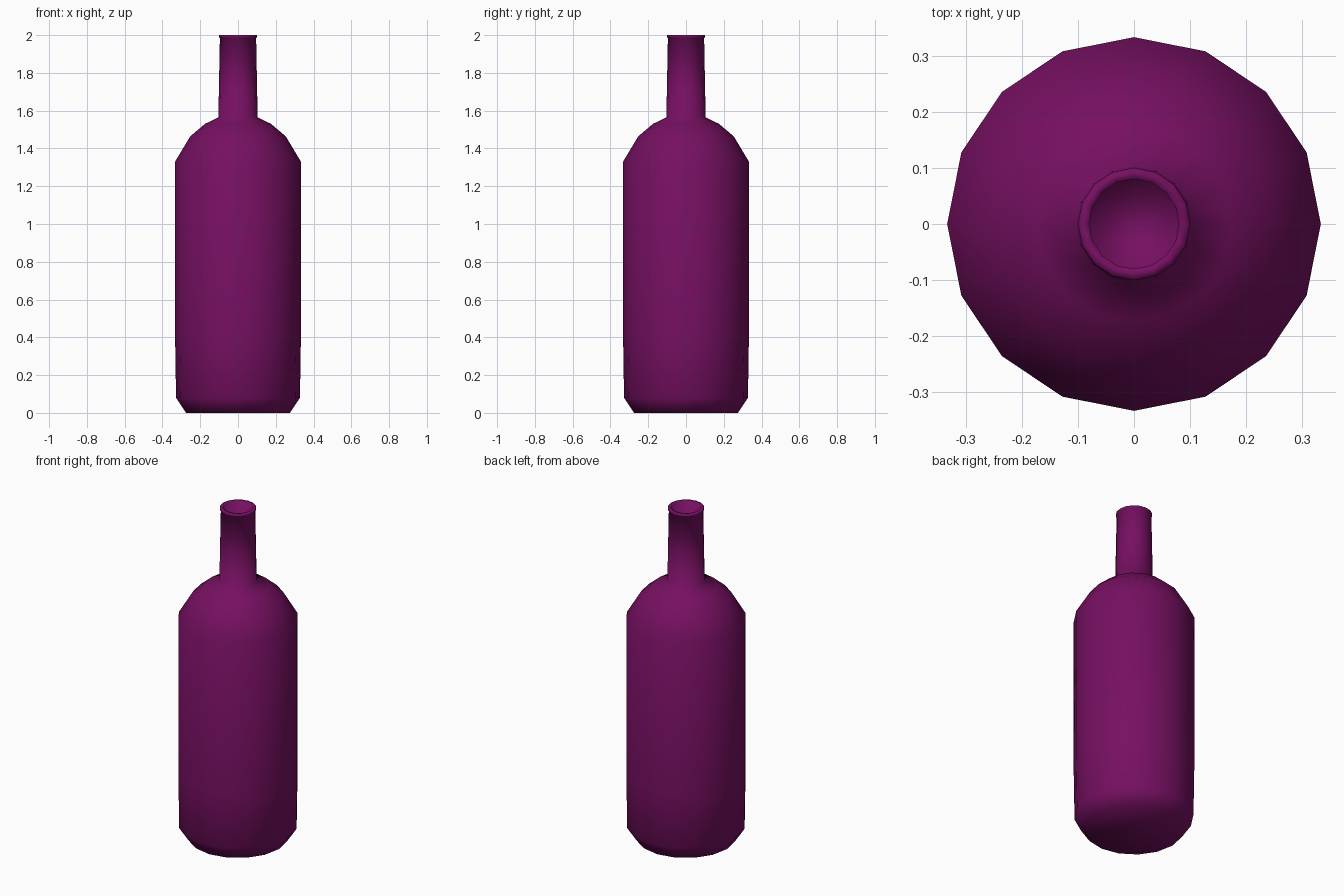
import bpy, bmesh, math

if "Cube" in bpy.data.objects:
    bpy.data.objects.remove(bpy.data.objects["Cube"])

SIDES = 16

mat = bpy.data.materials.new("plum glass")
mat.diffuse_color = (0.18, 0.005, 0.12, 1)
mat.use_nodes = True
mat.node_tree.nodes["Principled BSDF"].inputs["Base Color"].default_value = mat.diffuse_color

# Bottle profile (radius, height): base, body, shoulder, neck, lip, inner mouth
profile = [
    (0.275, 0.0), (0.328, 0.08), (0.333, 0.40), (0.333, 1.33),
    (0.252, 1.465), (0.175, 1.53), (0.104, 1.565),
    (0.096, 1.985), (0.10, 1.988), (0.10, 2.0),
    (0.08, 2.0), (0.08, 1.80),
]

bm = bmesh.new()
rings = []
for r, z in profile:
    rings.append([bm.verts.new((r * math.cos(2 * math.pi * i / SIDES),
                                r * math.sin(2 * math.pi * i / SIDES), z))
                  for i in range(SIDES)])

# Side walls
for a, b in zip(rings, rings[1:]):
    for i in range(SIDES):
        j = (i + 1) % SIDES
        bm.faces.new((a[i], a[j], b[j], b[i]))

# Base and bottom of the mouth
bm.faces.new(rings[0][::-1])
bm.faces.new(rings[-1])

for f in bm.faces:
    f.smooth = True

mesh = bpy.data.meshes.new("bottle")
bm.to_mesh(mesh)
bm.free()
mesh.materials.append(mat)
bottle = bpy.data.objects.new("bottle", mesh)
bpy.context.collection.objects.link(bottle)
